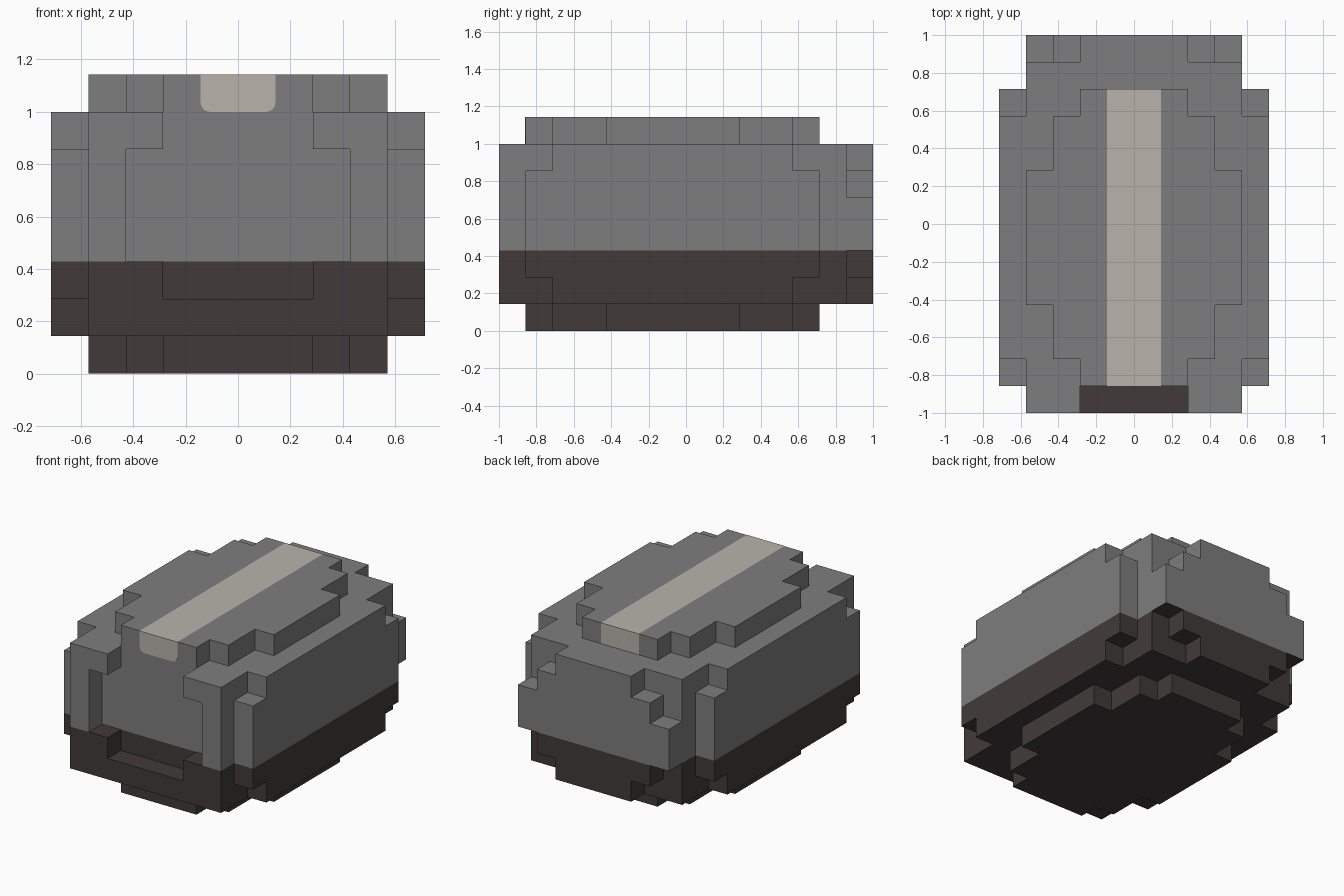
import bpy, bmesh, math
from mathutils import Vector

cube = bpy.data.objects.get("Cube")
if cube:
    bpy.data.objects.remove(cube, do_unlink=True)

U = 1 / 7  # size of one block


def material(name, rgb):
    m = bpy.data.materials.new(name)
    m.use_nodes = True
    m.diffuse_color = (*rgb, 1)
    m.node_tree.nodes["Principled BSDF"].inputs["Base Color"].default_value = (*rgb, 1)
    return m


GREY = material("stone grey", (0.212, 0.207, 0.207))
DARK = material("dark base", (0.053, 0.042, 0.042))
PALE = material("pale stripe", (0.479, 0.456, 0.407))


def box(x0, x1, y0, y1, z0, z1):
    return {(x, y, z) for x in range(x0, x1) for y in range(y0, y1) for z in range(z0, z1)}


def stepped_slab(z):
    return box(-2, 2, -6, 5, z, z + 1) | box(-3, 3, -5, 4, z, z + 1) | box(-4, 4, -3, 2, z, z + 1)


def side_panel(x):
    return box(x, x + 1, -6, 5, 2, 6) | box(x, x + 1, -5, 4, 1, 7)


# Parts as sets of blocks
parts = {
    "core": box(-4, 4, -6, 6, 1, 7),
    "top_slab": stepped_slab(7),
    "bottom_slab": stepped_slab(0),
    "left_panel": side_panel(4),
    "right_panel": side_panel(-5),
    "front_frame": box(-4, 4, -7, -6, 1, 7) - box(-2, 2, -7, -6, 2, 7) - box(-3, 3, -7, -6, 3, 6),
    "back_panel": box(-2, 2, 6, 7, 1, 7) | box(-3, 3, 6, 7, 2, 6) | box(-4, 4, 6, 7, 3, 5),
}
filled = set().union(*parts.values())


def colour_index(centre, normal):
    if centre.z < 3.1:
        return 1
    # stripe over the top and down the back end; the front end is a plate
    if centre.z > 7 and abs(centre.x) < 1 and normal.y >= 0:
        return 2
    return 0


def add_object(name, bm, materials):
    mesh = bpy.data.meshes.new(name)
    bm.to_mesh(mesh)
    bm.free()
    for m in materials:
        mesh.materials.append(m)
    obj = bpy.data.objects.new(name, mesh)
    bpy.context.collection.objects.link(obj)
    return obj


def build_part(name, blocks):
    """Outer faces of the blocks, merged into large flat faces."""
    bm = bmesh.new()
    for block in sorted(blocks):
        for axis in range(3):
            for sign in (-1, 1):
                n = Vector((0, 0, 0))
                n[axis] = sign
                if tuple(int(b + d) for b, d in zip(block, n)) in filled:
                    continue
                a, b = Vector((0, 0, 0)), Vector((0, 0, 0))
                a[(axis + 1) % 3] = 0.5
                b[(axis + 2) % 3] = 0.5 * sign
                c = Vector(block) + Vector((0.5, 0.5, 0.5)) + n * 0.5
                corners = (c - a - b, c + a - b, c + a + b, c - a + b)
                face = bm.faces.new([bm.verts.new(p * U) for p in corners])
                face.material_index = colour_index(c, n)
    bmesh.ops.remove_doubles(bm, verts=bm.verts, dist=0.001)
    bmesh.ops.dissolve_limit(bm, angle_limit=0.02, verts=bm.verts, edges=bm.edges,
                             delimit={'MATERIAL'})
    add_object(name, bm, (GREY, DARK, PALE))


for part_name, part_blocks in parts.items():
    build_part(part_name, part_blocks)

# Front end of the stripe, with rounded lower corners
bm = bmesh.new()
r, y = 0.035, -6 * U
outline = [(-U, 8 * U)]
for cx, start in ((-U + r, math.pi), (U - r, 1.5 * math.pi)):
    for i in range(5):
        t = start + i * math.pi / 8
        outline.append((cx + r * math.cos(t), 7 * U + r + r * math.sin(t)))
outline.append((U, 8 * U))
plate = bm.faces.new([bm.verts.new((px, y, pz)) for px, pz in outline])
made = bmesh.ops.extrude_face_region(bm, geom=[plate])["geom"]
bmesh.ops.translate(bm, vec=(0, -0.003, 0),
                    verts=[g for g in made if isinstance(g, bmesh.types.BMVert)])
bmesh.ops.recalc_face_normals(bm, faces=bm.faces)
add_object("stripe_front_end", bm, (PALE,))
